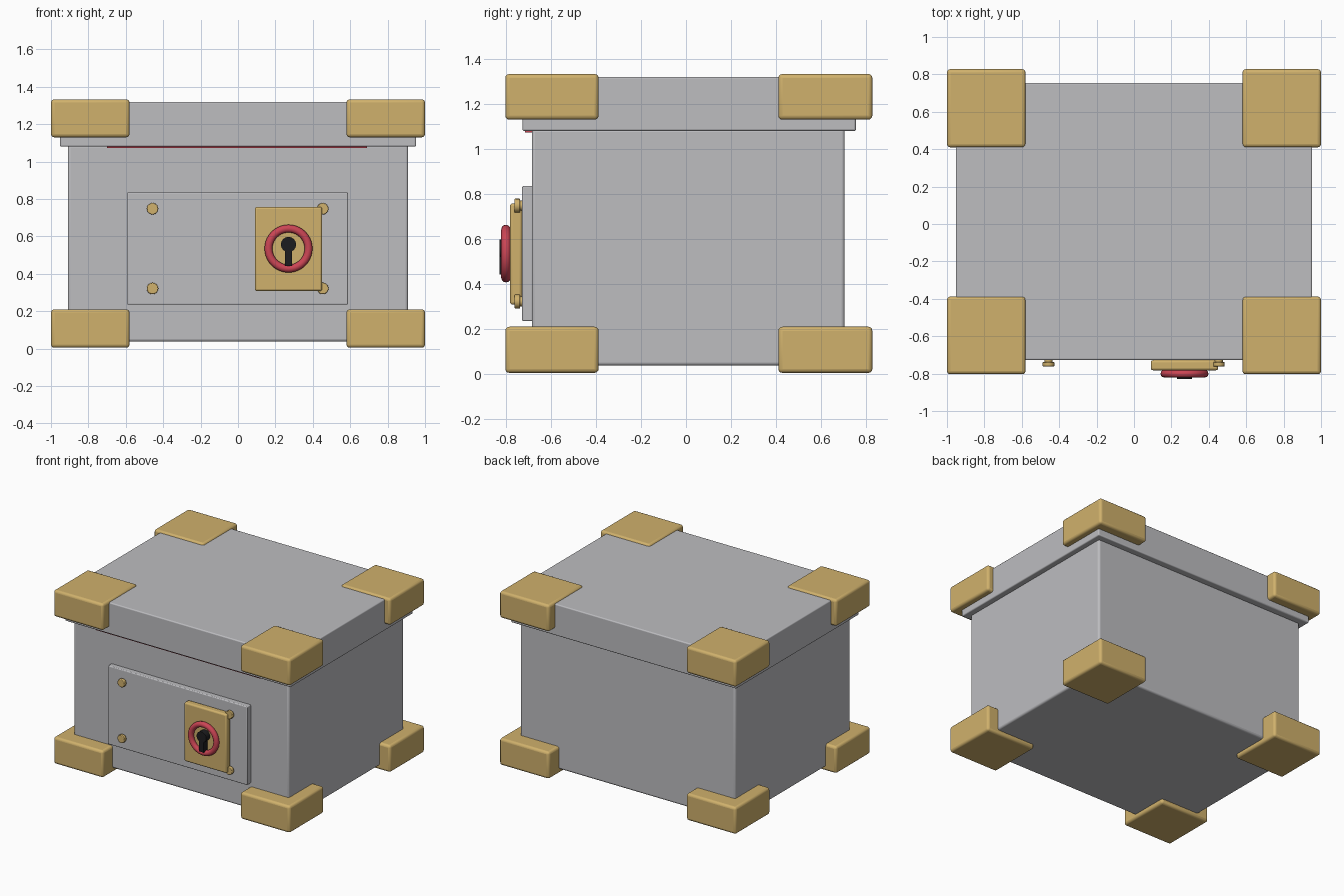
import bpy, math

if "Cube" in bpy.data.objects:
    bpy.data.objects.remove(bpy.data.objects["Cube"])


def material(name, r, g, b):
    m = bpy.data.materials.new(name)
    m.diffuse_color = (r, g, b, 1)
    m.use_nodes = True
    m.node_tree.nodes["Principled BSDF"].inputs["Base Color"].default_value = m.diffuse_color
    return m


STEEL = material("grey steel", 0.51, 0.51, 0.53)
BRASS = material("brass", 0.63, 0.44, 0.15)
RED = material("red", 0.60, 0.06, 0.09)
BLACK = material("black", 0.012, 0.012, 0.014)


def finish(ob, name, mat, bevel=0, segments=3):
    ob.name = name
    ob.data.materials.append(mat)
    bpy.ops.object.transform_apply(location=False, rotation=True, scale=True)
    if bevel:
        mod = ob.modifiers.new("rounded edges", 'BEVEL')
        mod.width, mod.segments = bevel, segments
    bpy.ops.object.shade_smooth_by_angle(angle=math.radians(35))
    return ob


def box(name, mat, x, y, z, bevel=0):
    """Box from (min, max) ranges on each axis."""
    ranges = (x, y, z)
    bpy.ops.mesh.primitive_cube_add(size=1, location=[(a + b) / 2 for a, b in ranges])
    ob = bpy.context.object
    ob.scale = [b - a for a, b in ranges]
    return finish(ob, name, mat, bevel)


def disc(name, mat, x, z, radius, y, sides=24, bevel=0):
    """Cylinder facing the front between two y values."""
    bpy.ops.mesh.primitive_cylinder_add(
        vertices=sides, radius=radius, depth=y[1] - y[0],
        location=(x, (y[0] + y[1]) / 2, z), rotation=(math.pi / 2, 0, 0))
    return finish(bpy.context.object, name, mat, bevel, 2)


# Chest body and overhanging lid
box("body", STEEL, (-0.91, 0.91), (-0.685, 0.705), (0.037, 1.09), 0.015)
box("lid", STEEL, (-0.953, 0.953), (-0.727, 0.755), (1.08, 1.32), 0.008)

# Thin red seal under the front of the lid
box("lid_seal", RED, (-0.70, 0.69), (-0.715, -0.68), (1.073, 1.085))

# Eight brass corner guards
for level, z in (("lower", (0.005, 0.21)), ("upper", (1.13, 1.333))):
    for depth, y in (("front", (-0.803, -0.388)), ("back", (0.41, 0.828))):
        for side, x in (("left", (-1.0, -0.58)), ("right", (0.58, 1.0))):
            box(f"{level}_{depth}_{side}_corner", BRASS, x, y, z, 0.018)

# Front plate with four bolts
box("front_plate", STEEL, (-0.592, 0.588), (-0.728, -0.68), (0.235, 0.835), 0.006)
for x in (-0.457, 0.453):
    for z in (0.322, 0.748):
        disc("bolt_shank", BRASS, x, z, 0.022, (-0.74, -0.72), 12)
        disc("bolt_head", BRASS, x, z, 0.031, (-0.762, -0.737), 16, 0.004)

# Lock plate, red ring and raised keyhole
box("lock_plate", BRASS, (0.09, 0.45), (-0.782, -0.728), (0.308, 0.758), 0.012)
bpy.ops.mesh.primitive_torus_add(
    major_radius=0.107, minor_radius=0.021, major_segments=40, minor_segments=12,
    location=(0.27, -0.80, 0.535), rotation=(math.pi / 2, 0, 0))
finish(bpy.context.object, "lock_ring", RED)
disc("keyhole_round", BLACK, 0.27, 0.557, 0.041, (-0.828, -0.775), 16)
box("keyhole_slot", BLACK, (0.25, 0.29), (-0.828, -0.775), (0.443, 0.55))
